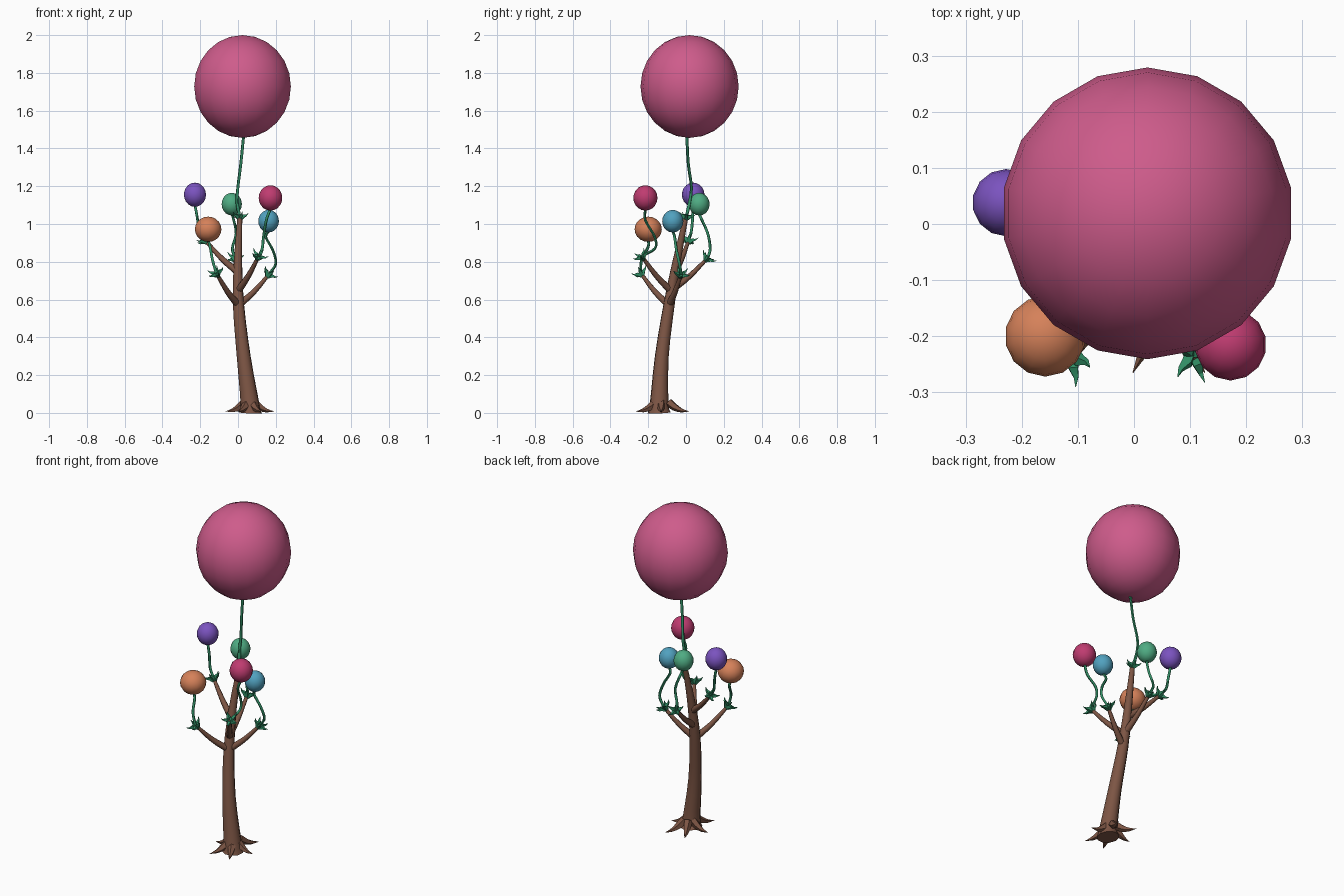
import bpy, bmesh, math
from mathutils import Vector, Matrix

if "Cube" in bpy.data.objects:
    bpy.data.objects.remove(bpy.data.objects["Cube"])


def material(name, rgb):
    m = bpy.data.materials.new(name)
    m.diffuse_color = [(c / 255) ** 2.2 for c in rgb] + [1]
    m.use_nodes = True
    m.node_tree.nodes["Principled BSDF"].inputs["Base Color"].default_value = m.diffuse_color
    return m


BARK = material("bark", (124, 86, 70))
LEAF = material("leaf_green", (52, 140, 100))
PINK = material("pink", (205, 92, 138))
MAGENTA = material("magenta", (190, 62, 112))
PURPLE = material("purple", (122, 84, 190))
ORANGE = material("orange", (212, 128, 90))
BLUE = material("blue", (82, 160, 190))
GREEN = material("green", (80, 170, 130))


def finish(bm, name, mat, angle):
    bmesh.ops.recalc_face_normals(bm, faces=bm.faces)
    me = bpy.data.meshes.new(name)
    bm.to_mesh(me)
    bm.free()
    me.materials.append(mat)
    ob = bpy.data.objects.new(name, me)
    bpy.context.collection.objects.link(ob)
    bpy.ops.object.select_all(action='DESELECT')
    ob.select_set(True)
    bpy.context.view_layer.objects.active = ob
    bpy.ops.object.shade_smooth_by_angle(angle=math.radians(angle))
    return ob


def smooth_path(pts, steps):
    """Catmull-Rom through (x, y, z, radius) points."""
    p = [Vector(q) for q in pts]
    p = [2 * p[0] - p[1]] + p + [2 * p[-1] - p[-2]]
    out = []
    for i in range(1, len(p) - 2):
        a, b, c, d = p[i - 1:i + 3]
        for s in range(steps):
            t = s / steps
            out.append(0.5 * (2 * b + (c - a) * t + (2 * a - 5 * b + 4 * c - d) * t * t
                              + (3 * b - a - 3 * c + d) * t ** 3))
    return out + [p[-2]]


def sweep(bm, pts, sides, steps=3):
    """Tapered tube along a smoothed path."""
    path = smooth_path(pts, steps)
    pos = [q.to_3d() for q in path]
    rings, ref = [], None
    for i, q in enumerate(path):
        tan = (pos[min(i + 1, len(pos) - 1)] - pos[max(i - 1, 0)]).normalized()
        if ref is None:
            ref = tan.orthogonal().normalized()
        ref = (ref - tan * ref.dot(tan)).normalized()
        side = tan.cross(ref)
        r = max(q.w, 0.0008)
        rings.append([bm.verts.new(pos[i] + r * (ref * math.cos(a) + side * math.sin(a)))
                      for a in (math.tau * k / sides for k in range(sides))])
    for lo, hi in zip(rings, rings[1:]):
        for k in range(sides):
            n = (k + 1) % sides
            bm.faces.new((lo[k], lo[n], hi[n], hi[k]))
    bm.faces.new(rings[0][::-1])
    bm.faces.new(rings[-1])


def tube(name, pts, sides, mat, steps=3):
    bm = bmesh.new()
    sweep(bm, pts, sides, steps)
    return finish(bm, name, mat, 60)


def balloon(name, centre, rx, rz, mat, seg, rings):
    bm = bmesh.new()
    bmesh.ops.create_uvsphere(bm, u_segments=seg, v_segments=rings, radius=1)
    bmesh.ops.transform(bm, verts=bm.verts,
                        matrix=Matrix.Translation(centre) @ Matrix.Diagonal((rx, rx, rz, 1)))
    finish(bm, name, mat, 60)


def calyx(name, at, axis, size=0.048):
    """Ring of five thorny leaves around a branch tip."""
    bm = bmesh.new()
    rot = Vector((0, 0, 1)).rotation_difference(Vector(axis).normalized()).to_matrix()
    at = Vector(at)

    def put(x, y, z, r):
        return (*(at + rot @ Vector((x, y, z))), r)
    for k in range(5):
        c, s = math.cos(math.tau * k / 5), math.sin(math.tau * k / 5)
        prof = ((0.05, -0.35, 0.26), (0.4, 0.02, 0.25), (0.75, 0.12, 0.12), (1.0, 0.4, 0.0))
        sweep(bm, [put(r * c * size, r * s * size, z * size, w * size) for r, z, w in prof], 4, 1)
    finish(bm, name, LEAF, 30)


# Leaning trunk
tube("trunk", [(0.065, -0.142, 0.0, 0.062), (0.063, -0.142, 0.05, 0.05), (0.03, -0.128, 0.3, 0.037),
               (0.003, -0.09, 0.57, 0.03), (0.0, -0.05, 0.8, 0.022), (0.01, 0.0, 1.04, 0.013)], 10, BARK)

# Pointed roots hugging the ground
bm = bmesh.new()
for k in range(6):
    a = math.tau * k / 6
    c, s = math.cos(a), math.sin(a) * 1.2
    cx, cy = 0.062, -0.132 + 0.016 * (s > 0)
    sweep(bm, [(cx + r * c, cy + r * s, z, w) for r, z, w in
               ((0.025, 0.055, 0.024), (0.055, 0.03, 0.02), (0.09, 0.013, 0.011), (0.128, 0.008, 0.0))], 5, 2)
for v in bm.verts:
    v.co.z = max(v.co.z, 0)
finish(bm, "roots", BARK, 40)

# Branches: name, trunk point, tip, stem points, balloon centre, rx, rz, colour
limbs = [
    ("front_left", (0.002, -0.09, 0.57), (-0.115, -0.24, 0.74),
     [(-0.135, -0.235, 0.81), (-0.148, -0.2, 0.88)], (-0.158, -0.2, 0.972), 0.072, 0.067, ORANGE),
    ("right", (0.002, -0.09, 0.57), (0.165, -0.025, 0.735),
     [(0.2, -0.035, 0.79), (0.185, -0.05, 0.86), (0.148, -0.06, 0.93)], (0.162, -0.07, 1.015), 0.056, 0.06, BLUE),
    ("front_right", (0.0, -0.08, 0.645), (0.11, -0.235, 0.83),
     [(0.128, -0.165, 0.87), (0.135, -0.165, 0.93), (0.15, -0.215, 1.02)],
     (0.172, -0.215, 1.138), 0.064, 0.067, MAGENTA),
    ("back", (0.0, -0.078, 0.65), (-0.015, 0.115, 0.82),
     [(-0.03, 0.128, 0.87), (-0.01, 0.115, 0.95), (-0.025, 0.08, 1.03)],
     (-0.033, 0.07, 1.105), 0.055, 0.06, GREEN),
    ("left", (0.0, -0.06, 0.745), (-0.175, 0.015, 0.915),
     [(-0.205, 0.028, 0.96), (-0.215, 0.035, 1.03)], (-0.228, 0.038, 1.155), 0.06, 0.064, PURPLE),
]
for name, root, tip, mids, ball, rx, rz, mat in limbs:
    r, t = Vector(root), Vector(tip)
    mid = r.lerp(t, 0.5) - Vector((0, 0, 0.012))
    tube(name + "_branch", [(*r, 0.02), (*mid, 0.015), (*t, 0.009)], 7, BARK)
    calyx(name + "_leaves", t, (t - r) + Vector((0, 0, 0.06)))
    end = (ball[0], ball[1], ball[2] - rz * 0.85)
    tube(name + "_stem", [(*p, 0.0075) for p in (tip, *mids, end)], 6, LEAF, 4)
    balloon(name + "_balloon", ball, rx, rz, mat, 14, 10)

# Top stem, leaves and large balloon
calyx("top_leaves", (0.01, 0.003, 1.04), (0, 0.2, 1), 0.045)
tube("top_stem", [(0.01, 0.0, 1.03, 0.009), (-0.005, 0.02, 1.12, 0.0085), (0.0, 0.028, 1.2, 0.008),
                  (0.015, 0.012, 1.32, 0.008), (0.03, 0.004, 1.47, 0.008)], 6, LEAF, 4)
balloon("large_balloon", (0.024, 0.019, 1.728), 0.26, 0.272, PINK, 18, 12)
